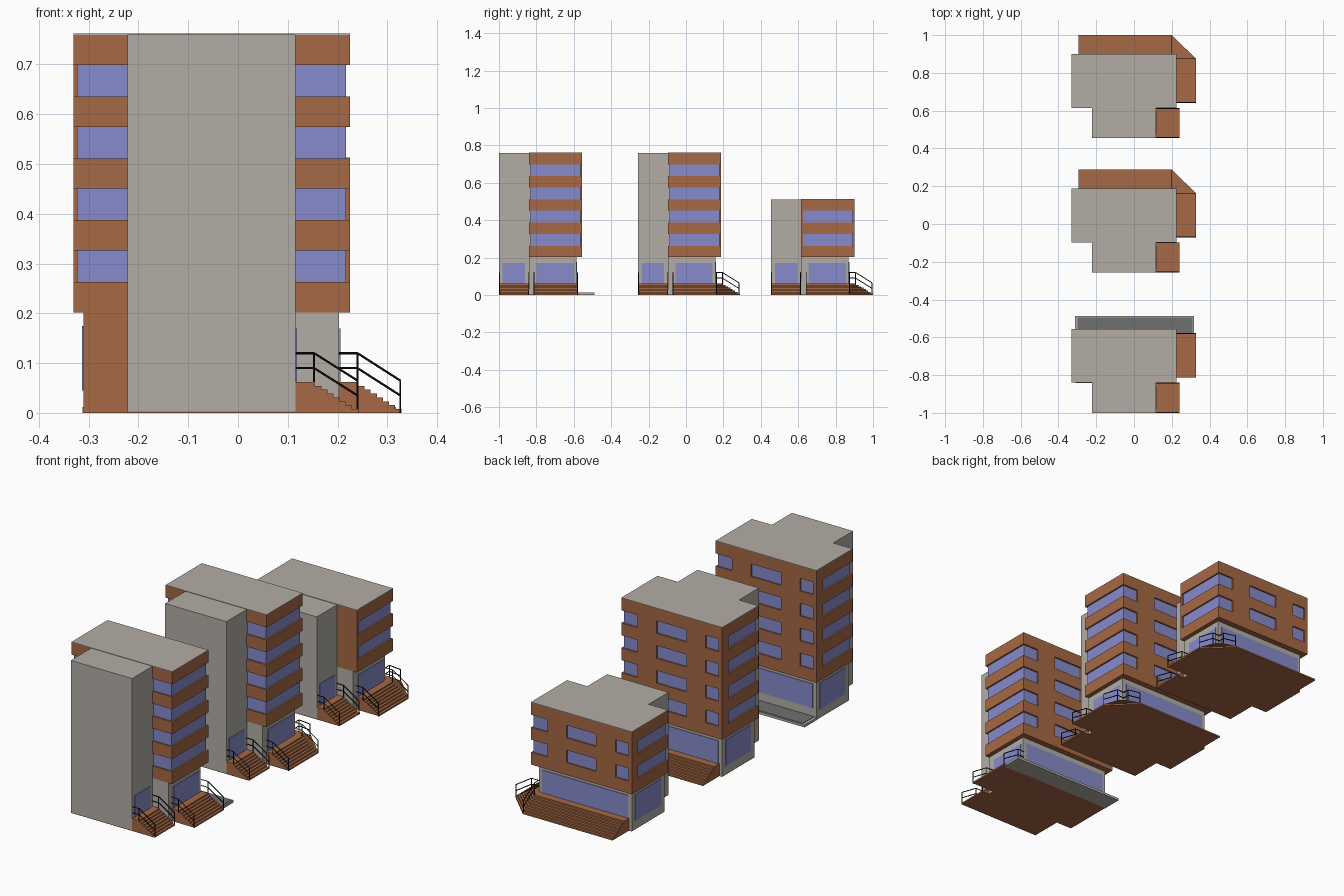
import bpy, bmesh
from mathutils import Vector, Matrix

if "Cube" in bpy.data.objects:
    bpy.data.objects.remove(bpy.data.objects["Cube"])


def mat(name, rgb):
    m = bpy.data.materials.new(name)
    m.diffuse_color = (*rgb, 1)
    m.use_nodes = True
    m.node_tree.nodes["Principled BSDF"].inputs["Base Color"].default_value = m.diffuse_color
    return m


GREY = mat("concrete grey", (0.45, 0.42, 0.375))
BROWN = mat("brick brown", (0.38, 0.138, 0.058))
BLUE = mat("window blue", (0.24, 0.26, 0.60))
DARK = mat("paving grey", (0.16, 0.16, 0.16))
BLACK = mat("rail black", (0.008, 0.008, 0.008))


def finish(bm, name, m, oy):
    bmesh.ops.recalc_face_normals(bm, faces=bm.faces)
    me = bpy.data.meshes.new(name)
    bm.to_mesh(me)
    bm.free()
    me.materials.append(m)
    ob = bpy.data.objects.new(name, me)
    ob.location.y = oy
    bpy.context.collection.objects.link(ob)


def boxes(name, m, oy, items):
    """Boxes given as (x0, x1, y0, y1, z0, z1)."""
    bm = bmesh.new()
    for x0, x1, y0, y1, z0, z1 in items:
        M = Matrix.Translation(((x0 + x1) / 2, (y0 + y1) / 2, (z0 + z1) / 2))
        bmesh.ops.create_cube(bm, size=1, matrix=M @ Matrix.Diagonal((x1 - x0, y1 - y0, z1 - z0, 1)))
    finish(bm, name, m, oy)


def prisms(name, m, oy, items):
    """Upright prisms given as (outline, z0, z1)."""
    bm = bmesh.new()
    for pts, z0, z1 in items:
        f = bm.faces.new([bm.verts.new((x, y, z0)) for x, y in pts])
        r = bmesh.ops.extrude_face_region(bm, geom=[f])
        # keep the lower face so the prism is closed
        if not f.is_valid:
            bm.faces.new([v for v in bm.verts[-2 * len(pts):-len(pts)]])
        for v in r["geom"]:
            if isinstance(v, bmesh.types.BMVert):
                v.co.z = z1
    finish(bm, name, m, oy)


def bars(name, oy, segs):
    bm = bmesh.new()
    for a, b in segs:
        a, b = Vector(a), Vector(b)
        d = b - a
        M = Matrix.Translation((a + b) / 2) @ d.to_track_quat('Z', 'Y').to_matrix().to_4x4()
        bmesh.ops.create_cone(bm, cap_ends=True, segments=6, radius1=0.0022, radius2=0.0022,
                              depth=d.length, matrix=M)
    finish(bm, name, BLACK, oy)


def railing(at, s0, s1, s2):
    """Handrail: level from s0 to s1, sloping down to s2; at() maps (s, z) to a point."""
    out = []
    for h in (0.03, 0.06):
        out += [(at(s0, 0.06 + h), at(s1, 0.06 + h)), (at(s1, 0.06 + h), at(s2, 0.005 + h))]
    return out + [(at(s1, 0.055), at(s1, 0.12)), (at(s2, 0), at(s2, 0.065))]


N, BASE, BAND, PITCH = 8, 0.202, 0.061, 0.1242
L, R, F, B = -0.331, 0.225, 0.16, 0.445     # upper block
TL, TR = -0.222, 0.116                      # front tower


def building(tag, oy, storeys, corner_stair):
    top = BASE + storeys * PITCH + BAND
    # front tower, ground floor, roof
    boxes(tag + "_tower", GREY, oy, [(TL, TR, 0, 0.3, 0.003, top)])
    boxes(tag + "_ground_floor", GREY, oy, [(-0.31, 0.203, F + 0.001, 0.415, 0.003, BASE)])
    boxes(tag + "_roof", GREY, oy, [(L, R, F, B, top - 0.001, top + 0.002)])
    boxes(tag + "_foundation", BROWN, oy, [(TL, TR, 0, 0.2, 0, 0.003), (-0.31, 0.203, F, 0.415, 0, 0.003)])
    boxes(tag + "_side_panel", BROWN, oy, [(-0.31, TL, F - 0.001, F + 0.003, 0.001, BASE)])

    # brick bands, with piers between the windows
    bands = [(L, R, F, B, BASE + i * PITCH, BASE + i * PITCH + BAND) for i in range(storeys + 1)]
    piers, glass = [], []
    for i in range(storeys):
        z0, z1 = BASE + i * PITCH + BAND, BASE + (i + 1) * PITCH
        g = 0.008
        glass.append((L + g, R - g, F + g, B - g, z0, z1))
        piers += [(0.03, 0.135, B - 0.03, B, z0, z1), (-0.24, -0.135, B - 0.03, B, z0, z1),
                  (L, -0.312, B - 0.05, B, z0, z1)]
        if not corner_stair or storeys > 2:
            continue
        piers.append((TR, R, F, F + 0.011, z0, z1))
    boxes(tag + "_brick_bands", BROWN, oy, bands + piers)
    boxes(tag + "_upper_windows", BLUE, oy, glass)

    # ground floor glazing
    t = 0.003
    boxes(tag + "_shop_windows", BLUE, oy, [
        (TR - t, TR + t, 0.02, 0.14, 0.062, 0.17),
        (0.2, 0.203 + t, 0.20, 0.4, 0.062, 0.17),
        (-0.29, 0.183, 0.41, 0.415 + t, 0.055, 0.175),
        (-0.31 - t, -0.3, 0.19, 0.39, 0.045, 0.175)])

    # stairs
    steps = []
    for i in range(N):
        z1, z0 = 0.062 * (N - i) / N, 0.062 * (N - i - 1) / N
        d = 0.086 * i / (N - 1)
        x, X, Y = 0.155 + d, 0.242 + d, 0.455 + d * 1.047
        steps.append(([(TR, 0), (x, 0), (x, 0.16), (TR, 0.16)], z0, z1))
        if corner_stair:
            steps.append(([(0.19, 0.19), (X, 0.19), (X, 0.42), (0.2, Y), (-0.295, Y),
                           (-0.295, 0.405), (0.19, 0.405)], z0, z1))
        else:
            steps.append(([(0.19, 0.19), (X, 0.19), (X, 0.42), (0.19, 0.42)], z0, z1))
    prisms(tag + "_stairs", BROWN, oy, steps)

    # railings
    segs = []
    for y in (0.003, 0.157):
        segs += railing(lambda s, z: (s, y, z), TR, 0.153, 0.24)
    for y in (0.188, 0.42):
        segs += railing(lambda s, z: (s, y, z), 0.203, 0.24, 0.326)
    if corner_stair:
        segs += railing(lambda s, z: (0.2, s, z), 0.415, 0.452, 0.54)
    bars(tag + "_railings", oy, segs)


building("front_block", -1.0, 4, False)
building("middle_block", -0.257, 4, True)
building("rear_block", 0.455, 2, True)

# paved terrace behind the front block
boxes("terrace_kerb", GREY, -1.0, [(-0.312, 0.317, 0.41, 0.512, 0, 0.012)])
boxes("terrace_paving", DARK, -1.0, [(-0.298, 0.31, 0.416, 0.505, 0.01, 0.014)])
